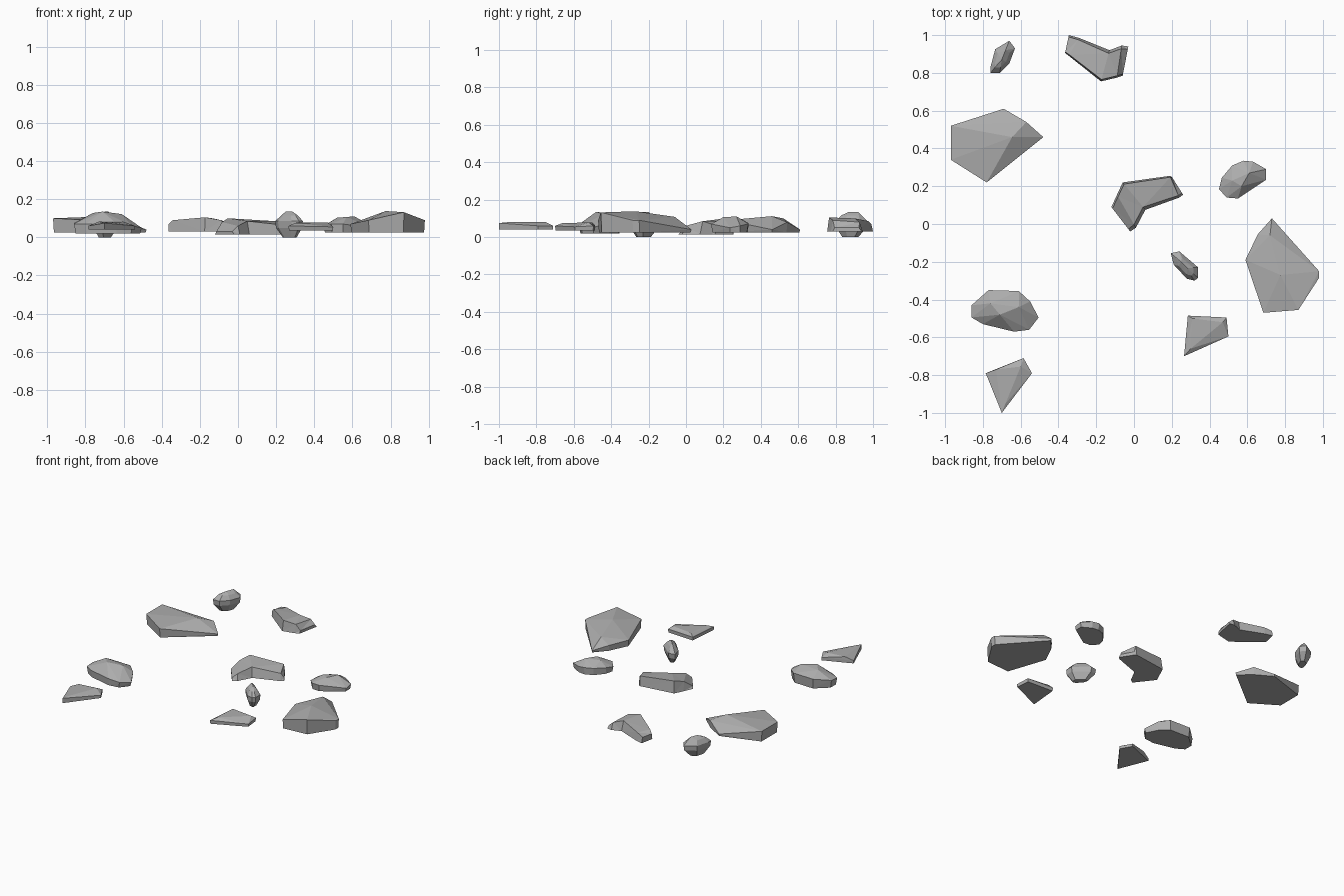
import bpy
import bmesh
from mathutils import Vector

default_cube = bpy.data.objects.get("Cube")
if default_cube:
    bpy.data.objects.remove(default_cube, do_unlink=True)

stone = bpy.data.materials.new("stone_grey")
stone.use_nodes = True
stone.diffuse_color = (0.42, 0.42, 0.42, 1)
stone.node_tree.nodes["Principled BSDF"].inputs["Base Color"].default_value = stone.diffuse_color
stone.node_tree.nodes["Principled BSDF"].inputs["Roughness"].default_value = 0.9


def finish(name, bm):
    """Turn the bmesh into a flat shaded stone object."""
    bmesh.ops.recalc_face_normals(bm, faces=bm.faces)
    mesh = bpy.data.meshes.new(name)
    bm.to_mesh(mesh)
    bm.free()
    mesh.materials.append(stone)
    rock = bpy.data.objects.new(name, mesh)
    bpy.context.collection.objects.link(rock)
    return rock


def shrink(outline, factor, z):
    """Scale an outline about its middle and set it at one height."""
    middle = sum((Vector(p[:2]) for p in outline), Vector((0, 0))) / len(outline)
    return [(*middle.lerp(Vector(p[:2]), factor), z) for p in outline]


def hull_rock(name, points):
    bm = bmesh.new()
    verts = [bm.verts.new(p) for p in points]
    bmesh.ops.convex_hull(bm, input=verts)
    loose = [v for v in bm.verts if not v.link_faces]
    bmesh.ops.delete(bm, geom=loose, context='VERTS')
    bmesh.ops.dissolve_limit(bm, angle_limit=0.03, verts=bm.verts, edges=bm.edges)
    return finish(name, bm)


def slab_rock(name, base, rim, peaks=(), taper=0.98):
    """Chipped slab: flat underside, uneven rim and a few high points."""
    return hull_rock(name, rim + list(peaks) + shrink(rim, taper, base))


def pebble(name, outline, ridge):
    """Rounded stone, widest at mid height, with a short ridge on top."""
    return hull_rock(name, shrink(outline, 1, 0.085) + shrink(outline, 0.95, 0.05)
                     + shrink(outline, 0.6, 0.115) + shrink(outline, 0.5, 0)
                     + [(x, y, 0.135) for x, y in ridge])


def bent_rock(name, base, sections):
    """Elbow shaped slab lofted through (outer, inner, outer z, inner z)."""
    bm = bmesh.new()
    rings = []
    for outer, inner, high, low in sections:
        a, b = Vector(outer), Vector(inner)
        ring = [(*a, base), (*a.lerp(b, 0.06), high), (*a.lerp(b, 0.9), low), (*b, base)]
        rings.append([bm.verts.new(p) for p in ring])
    for one, two in zip(rings, rings[1:]):
        for i in range(4):
            j = (i + 1) % 4
            bm.faces.new((one[i], one[j], two[j], two[i]))
    bm.faces.new(rings[0])
    bm.faces.new(rings[-1])
    bmesh.ops.triangulate(bm, faces=bm.faces)
    return finish(name, bm)


# Two broad slabs
slab_rock("broad_slab_left", 0.025,
          [(-.97, .52, .1), (-.69, .61, .04), (-.57, .54, .08),
           (-.48, .46, .04), (-.78, .22, .09), (-.97, .34, .1)],
          [(-.645, .46, .112)])
slab_rock("broad_slab_right", 0.025,
          [(.73, .03, .04), (.98, -.25, .09), (.98, -.285, .09), (.87, -.455, .132),
           (.685, -.47, .09), (.59, -.19, .07), (.655, -.055, .065)],
          [(.72, -.06, .108), (.775, -.27, .138)])

# Two rounded boulders with chipped tops
slab_rock("boulder_front", 0.02,
          [(-.86, -.495, .07), (-.86, -.43, .075), (-.77, -.35, .09),
           (-.61, -.355, .09), (-.55, -.41, .08), (-.505, -.495, .05),
           (-.555, -.56, .06), (-.635, -.57, .07), (-.8, -.53, .07)],
          [(-.76, -.42, .128), (-.71, -.48, .135), (-.61, -.44, .122)], 0.95)
slab_rock("boulder_back", 0.025,
          [(.45, .185, .06), (.465, .245, .07), (.52, .31, .075),
           (.58, .335, .075), (.63, .33, .07), (.7, .29, .06),
           (.7, .235, .05), (.55, .135, .07), (.49, .14, .07)],
          [(.52, .23, .103), (.57, .2, .107), (.61, .27, .11)], 0.95)

# Two thin wedges
slab_rock("wedge_right", 0.035,
          [(.285, -.485, .06), (.49, -.495, .06), (.5, -.595, .055), (.265, -.7, .06)],
          [(.31, -.5, .078), (.47, -.52, .078), (.3, -.66, .075)])
slab_rock("wedge_left", 0.04,
          [(-.785, -.79, .06), (-.585, -.71, .06), (-.54, -.79, .06), (-.7, -1, .075)],
          [(-.73, -.77, .082), (-.6, -.755, .082), (-.68, -.95, .08)], 1)

# Two small pebbles
pebble("pebble_back",
       [(-.66, .97), (-.63, .93), (-.66, .85), (-.71, .8),
        (-.76, .8), (-.76, .83), (-.735, .925)],
       [(-.68, .92), (-.7, .87)])
pebble("pebble_middle",
       [(.195, -.155), (.24, -.145), (.34, -.23), (.34, -.285),
        (.32, -.3), (.28, -.29), (.21, -.215)],
       [(.25, -.2), (.285, -.235)])

# Two bent slabs
bent_rock("bent_slab_middle", 0.015,
          [((-.12, .09), (-.02, -.04), .03, .03),
           ((-.09, .155), (.01, -.02), .08, .06),
           ((-.06, .22), (.06, .075), .1, .085),
           ((.19, .255), (.24, .14), .085, .065),
           ((.2, .25), (.26, .155), .04, .035)])
bent_rock("bent_slab_back", 0.03,
          [((-.06, .785), (-.03, .94), .05, .05),
           ((-.09, .775), (-.065, .945), .09, .08),
           ((-.175, .755), (-.13, .92), .105, .1),
           ((-.345, .89), (-.29, .985), .09, .085),
           ((-.365, .905), (-.345, 1), .07, .07)])
